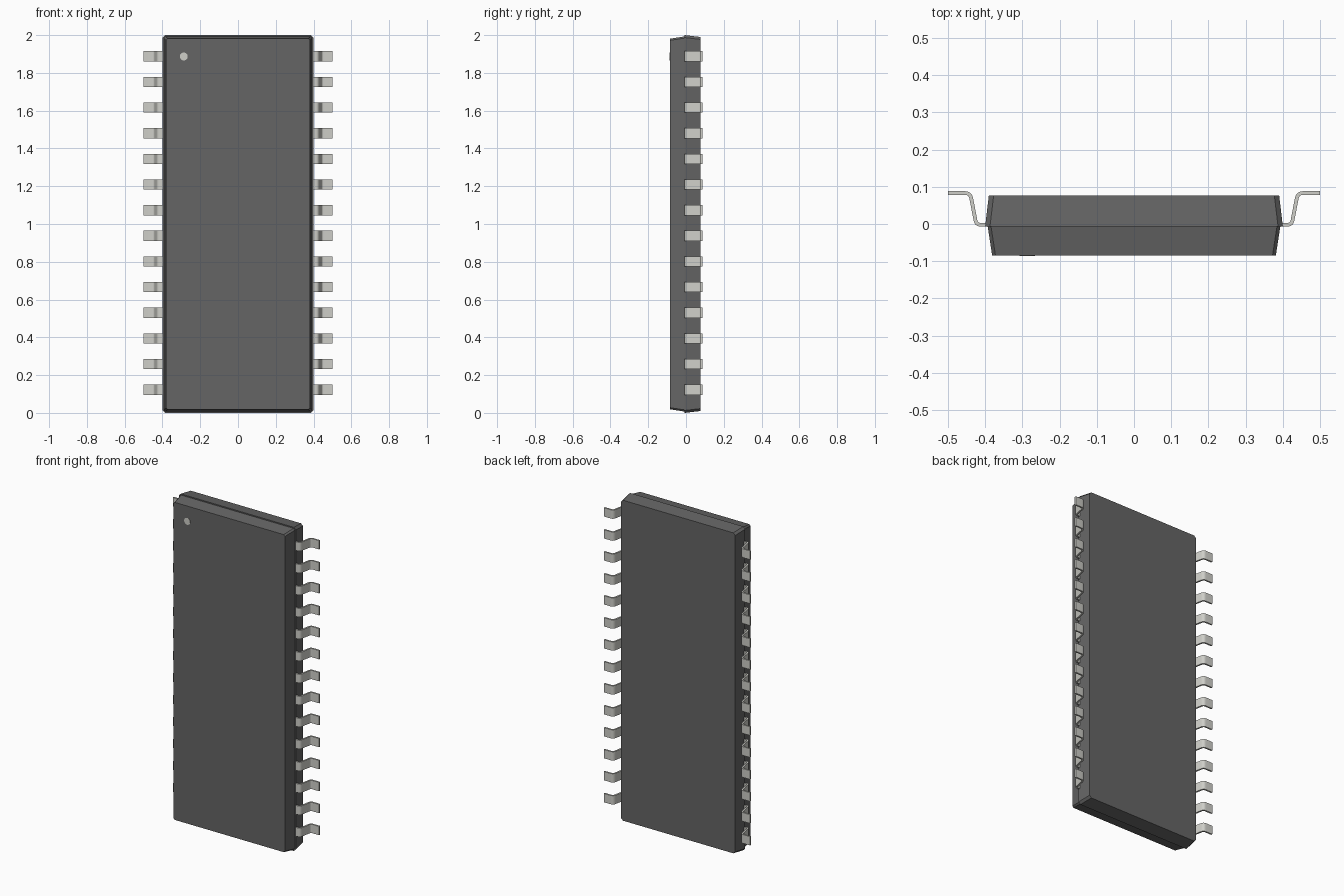
import bpy, bmesh
from mathutils import Vector

if "Cube" in bpy.data.objects:
    bpy.data.objects.remove(bpy.data.objects["Cube"])


def material(name, rgb):
    m = bpy.data.materials.new(name)
    m.diffuse_color = (*rgb, 1)
    m.use_nodes = True
    m.node_tree.nodes["Principled BSDF"].inputs["Base Color"].default_value = m.diffuse_color
    return m


plastic = material("dark_plastic", (0.13, 0.13, 0.13))
metal = material("tin_metal", (0.62, 0.62, 0.58))


def finish(bm, name, mat):
    bmesh.ops.recalc_face_normals(bm, faces=bm.faces)
    me = bpy.data.meshes.new(name)
    bm.to_mesh(me)
    bm.free()
    me.materials.append(mat)
    ob = bpy.data.objects.new(name, me)
    bpy.context.collection.objects.link(ob)
    return ob


def loft(bm, rings):
    """Join equal-sized closed rings and cap both ends."""
    rows = [[bm.verts.new(p) for p in r] for r in rings]
    n = len(rows[0])
    for a, b in zip(rows, rows[1:]):
        for i in range(n):
            j = (i + 1) % n
            bm.faces.new((a[i], a[j], b[j], b[i]))
    bm.faces.new(rows[0])
    bm.faces.new(rows[-1])


def octagon(y, hx, hz, c):
    """Rectangle with clipped corners, in the xz plane around z = 1."""
    pts = [(hx, hz - c), (hx - c, hz), (c - hx, hz), (-hx, hz - c),
           (-hx, c - hz), (c - hx, -hz), (hx - c, -hz), (hx, c - hz)]
    return [(x, y, 1 + z) for x, z in pts]


# Package: two tapered halves, the front one slightly smaller at the seam
SEAM = -0.007
for name, y, seam_size, end_size, c in (
        ("front_housing", -0.085, (0.393, 0.993), (0.381, 0.981), 0.009),
        ("back_housing", 0.077, (0.4, 1.0), (0.39, 0.99), 0.013)):
    bm = bmesh.new()
    loft(bm, [octagon(SEAM, *seam_size, c), octagon(y, *end_size, c)])
    finish(bm, name, plastic)

# Pin-one marker on the front face
bpy.ops.mesh.primitive_cylinder_add(vertices=32, radius=0.021, depth=0.004,
                                    location=(-0.287, -0.0845, 1.887),
                                    rotation=(1.5707963, 0, 0))
marker = bpy.context.object
marker.name = "pin_one_marker"
marker.data.materials.append(metal)
bpy.ops.object.shade_smooth_by_angle()


def bend(a, corner, b, steps=5):
    """Rounded corner from a to b."""
    out = []
    for i in range(steps + 1):
        t = i / steps
        out.append(a * (1 - t) ** 2 + corner * 2 * t * (1 - t) + b * t * t)
    return out


# Gull-wing lead centreline (x, y), thickened into a closed profile
V = Vector
path = [V((0.38, -0.002))]
path += bend(V((0.412, -0.002)), V((0.424, -0.002)), V((0.426, 0.01)))
path += bend(V((0.437, 0.068)), V((0.440, 0.083)), V((0.453, 0.083)))
path += [V((0.5, 0.083))]
HALF_T = 0.005
left, right = [], []
for i, p in enumerate(path):
    d = (path[min(i + 1, len(path) - 1)] - path[max(i - 1, 0)]).normalized()
    n = V((-d.y, d.x)) * HALF_T
    left.append(p + n)
    right.append(p - n)
profile = left + right[::-1]

# Fourteen leads on each side
COUNT, FIRST, PITCH, HALF_W = 14, 0.1225, 0.1358, 0.027
for side, s in (("right", 1), ("left", -1)):
    for k in range(COUNT):
        z = FIRST + k * PITCH
        bm = bmesh.new()
        loft(bm, [[(s * p.x, p.y, z + h) for p in profile]
                  for h in (-HALF_W, HALF_W)])
        lead = finish(bm, f"{side}_lead_{k + 1}", metal)
        bpy.ops.object.select_all(action="DESELECT")
        lead.select_set(True)
        bpy.context.view_layer.objects.active = lead
        bpy.ops.object.shade_smooth_by_angle()
